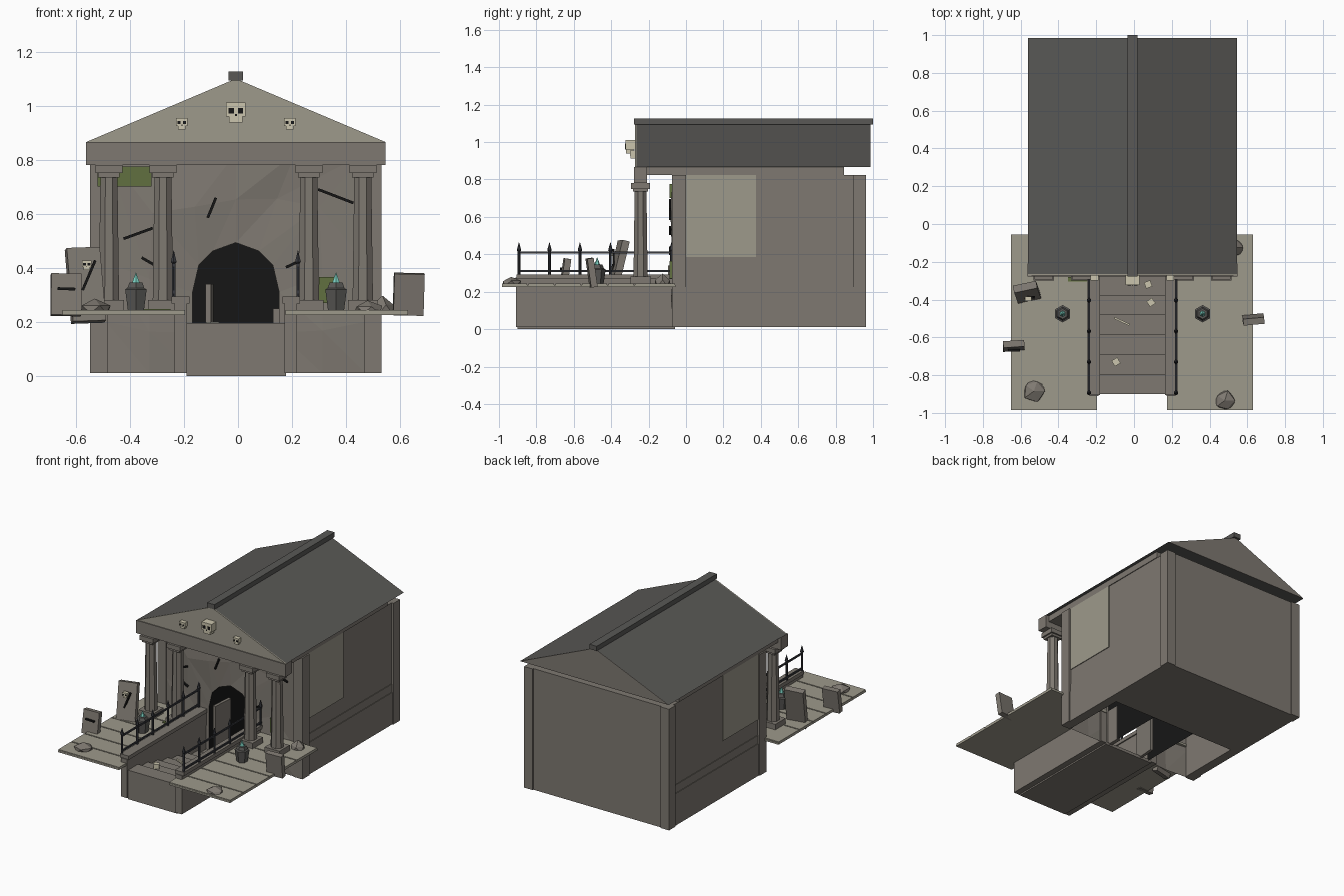
import bpy, bmesh, math, random
from mathutils import Vector

if "Cube" in bpy.data.objects:
    bpy.data.objects.remove(bpy.data.objects["Cube"])

random.seed(4)
CX = -0.008  # building axis


def mat(name, c):
    m = bpy.data.materials.new(name)
    m.diffuse_color = (*c, 1)
    m.use_nodes = True
    m.node_tree.nodes["Principled BSDF"].inputs["Base Color"].default_value = m.diffuse_color
    return m


STONE = mat("stone", (0.21, 0.19, 0.165))
LIGHT = mat("light_stone", (0.34, 0.32, 0.26))
SLATE = mat("slate", (0.10, 0.098, 0.092))
IRON = mat("iron", (0.04, 0.042, 0.05))
BLACK = mat("shadow", (0.008, 0.008, 0.008))
BONE = mat("bone", (0.60, 0.56, 0.42))
MOSS = mat("moss", (0.12, 0.16, 0.05))
GLOW = mat("flame", (0.2, 0.65, 0.55))


def finish(name, bm, m):
    bmesh.ops.recalc_face_normals(bm, faces=bm.faces)
    me = bpy.data.meshes.new(name)
    bm.to_mesh(me)
    bm.free()
    ob = bpy.data.objects.new(name, me)
    me.materials.append(m)
    bpy.context.collection.objects.link(ob)
    return ob


def block(name, x, y, z, m=STONE):
    """Box from (min, max) ranges."""
    bm = bmesh.new()
    bmesh.ops.create_cube(bm, size=1)
    for v in bm.verts:
        v.co = [r[0] + (c + 0.5) * (r[1] - r[0]) for r, c in zip((x, y, z), v.co)]
    return finish(name, bm, m)


def box(name, loc, size, rot=(0, 0, 0), m=STONE):
    """Centred, turned box (rotation in degrees)."""
    ob = block(name, *[(-s / 2, s / 2) for s in size], m)
    ob.location = loc
    ob.rotation_euler = [math.radians(a) for a in rot]
    return ob


def lathe(name, loc, profile, n, m=STONE):
    """Stack of n-sided rings from (radius, z) points."""
    bm = bmesh.new()
    rings = [[bm.verts.new((r * math.cos(a), r * math.sin(a), z))
              for a in [(k + 0.5) * math.tau / n for k in range(n)]] for r, z in profile]
    for a, b in zip(rings, rings[1:]):
        for k in range(n):
            bm.faces.new((a[k], a[(k + 1) % n], b[(k + 1) % n], b[k]))
    bm.faces.new(rings[0])
    bm.faces.new(rings[-1])
    ob = finish(name, bm, m)
    ob.location = loc
    return ob


def prism(name, pts, y0, y1, m):
    bm = bmesh.new()
    f = bm.faces.new([bm.verts.new((x, y0, z)) for x, z in pts])
    ex = bmesh.ops.extrude_face_region(bm, geom=[f])["geom"]
    for v in ex:
        if isinstance(v, bmesh.types.BMVert):
            v.co.y = y1
    return finish(name, bm, m)


# crypt body: rear chamber, side walls, corner piers, ledges, pale panels
block("rear_chamber", (CX - .525, CX + .525), (.375, .955), (.01, .825))
for s, side in ((-1, "left"), (1, "right")):
    def X(a, b):
        return tuple(sorted((CX + s * a, CX + s * b)))
    block(side + "_wall", X(.47, .525), (-.06, .375), (.01, .825))
    block(side + "_plinth", X(.50, .533), (-.02, .92), (.01, .225))
    block(side + "_ledge", X(.50, .529), (-.02, .92), (.225, .28))
    block(side + "_panel", X(.50, .530), (0, .375), (.385, .825), LIGHT)
    block(side + "_front_pier", X(.475, .54), (-.075, 0), (.01, .825))
    block(side + "_rear_pier", X(.475, .54), (.893, .963), (.01, .825))

# faceted front wall around the arched doorway
ARCH = [(-.16, .01), (-.16, .16), (-.16, .31), (-.137, .41), (-.085, .462), (0, .493),
        (.085, .462), (.137, .41), (.16, .31), (.16, .16), (.16, .01)]
OUT = [(-.48, .01), (-.48, .2), (-.48, .42), (-.48, .825), (-.22, .825), (0, .825),
       (.22, .825), (.48, .825), (.48, .42), (.48, .2), (.48, .01)]
bm = bmesh.new()
rings = []
for t in (0, .5, 1):
    ring = []
    for (ax, az), (ox, oz) in zip(ARCH, OUT):
        j = random.uniform(-.02, .015) if t == .5 else 0
        ring.append(bm.verts.new((CX + ax + (ox - ax) * t, -.068 + j,
                                  az + (oz - az) * t + (j if az > .1 else 0))))
    rings.append(ring)
for a, b in zip(rings, rings[1:]):
    for k in range(len(a) - 1):
        bm.faces.new((a[k], a[k + 1], b[k + 1]))
        bm.faces.new((a[k], b[k + 1], b[k]))
finish("front_wall", bm, STONE)

# dark passage behind the arch, open below
bm = bmesh.new()
fr, bk = [[bm.verts.new((CX + x, y, z)) for x, z in ARCH] for y in (-.068, .374)]
for k in range(len(fr) - 1):
    bm.faces.new((fr[k], fr[k + 1], bk[k + 1], bk[k]))
bm.faces.new(bk)
finish("passage", bm, BLACK)
box("open_door", (-.105, -.02, .175), (.02, .15, .33), (0, 0, -4))
box("broken_door", (.142, -.03, .13), (.025, .1, .24))

# roof, gables, ridge, beams
block("ceiling", (CX - .53, CX + .53), (-.25, .845), (.825, .866))
block("front_beam", (CX - .555, CX + .555), (-.278, -.208), (.78, .866))
TRI = [(CX - .553, .866), (CX + .553, .866), (CX, 1.1)]
prism("roof", TRI, -.265, .983, SLATE)
prism("front_gable", TRI, -.272, -.264, LIGHT)
prism("rear_gable", TRI, .982, .986, STONE)
block("ridge_cap", (CX - .027, CX + .027), (-.278, 1.0), (1.094, 1.126), SLATE)

# porch columns
for i, dx in enumerate((-.47, -.27, .27, .47)):
    x, y = CX + dx, -.243
    lathe(f"column_shaft_{i}", (x, y, 0), [(.041, .27), (.034, .75)], 8)
    box(f"column_base_{i}", (x, y, .26), (.11, .11, .04))
    box(f"column_neck_{i}", (x, y, .745), (.08, .08, .02))
    box(f"column_cap_{i}", (x, y, .765), (.1, .1, .03))

# ground planks on both sides
for s, x in (("left", (-.65, -.197)), ("right", (.175, .63))):
    block(s + "_ground", x, (-.985, -.055), (.225, .236), LIGHT)
    edges = [-.987, -.845, -.703, -.561, -.419, -.277, -.055]
    for i, (a, b) in enumerate(zip(edges, edges[1:])):
        block(f"{s}_plank_{i}", x, (a + .004, b - .004), (.228, .243), LIGHT)

# sunken stair, retaining walls and curbs
for i in range(8):
    y = -.90 + i * .105
    block(f"step_{i}", (-.19, .178), (y, y + .105), (0, .195 - i * .025))
for s, side in ((-1, "left"), (1, "right")):
    def X(a, b):
        return tuple(sorted((CX + s * a, CX + s * b)))
    block(side + "_retaining_wall", X(.18, .227), (-.91, -.06), (.01, .27))
    block(side + "_curb", X(.172, .238), (-.905, -.07), (.268, .293))
    # iron fence
    fx = CX + s * .23
    for i in range(6):
        y = -.893 + i * .163
        lathe(f"{side}_fence_post_{i}", (fx, y, 0), [(.007, .27), (.007, .415), (.012, .422), (.001, .463)], 6, IRON)
    for z in (.31, .41):
        box(f"{side}_fence_rail", (fx, -.485, z), (.009, .83, .011), m=IRON)

# hexagonal flame urns
for x in (-.378, .363):
    lathe("urn", (x, -.475, 0), [(.034, .24), (.046, .32), (.036, .325), (.028, .345), (.012, .345)], 6, SLATE)
    lathe("urn_flame", (x, -.475, 0), [(.016, .344), (.001, .382)], 6, GLOW)

# leaning gravestones
box("tall_gravestone", (-.565, -.365, .335), (.125, .04, .28), (-14, -2, 12))
box("low_gravestone", (-.637, -.645, .3), (.112, .035, .155), (-8, 1, 4))
box("right_gravestone", (.632, -.505, .302), (.112, .035, .155), (8, 1, 5))


# boulders
for i, (x, y, r, h) in enumerate(((-.53, -.885, .065, .045), (.48, -.935, .058, .04), (.535, -.125, .05, .055))):
    bm = bmesh.new()
    bmesh.ops.create_icosphere(bm, subdivisions=1, radius=1)
    for v in bm.verts:
        k = random.uniform(.85, 1.08)
        v.co = Vector((v.co.x * r * k, v.co.y * r * k, max(v.co.z, -.2) * h * k))
    finish(f"boulder_{i}", bm, STONE).location = (x, y, .24)


# skulls: cranium, jaw, eyes and nose facing the front
def skull(x, y, z, w):
    box("skull_cranium", (x, y, z), (w, w * .7, w * .72), m=BONE)
    box("skull_jaw", (x, y - w * .02, z - w * .5), (w * .68, w * .55, w * .32), m=BONE)
    for s in (-1, 1):
        box("skull_eye", (x + s * w * .24, y - w * .35, z - w * .06), (w * .27, w * .06, w * .27), m=BLACK)
    box("skull_nose", (x, y - w * .35, z - w * .28), (w * .1, w * .06, w * .12), m=BLACK)


skull(CX, -.298, .986, .073)
for s in (-1, 1):
    skull(CX + s * .2, -.284, .94, .042)
skull(-.56, -.395, .415, .035)
for x, y, z, a in ((.075, -.32, .09, 20), (.09, -.415, .11, 35), (-.095, -.73, .185, 30)):
    box("bone_fragment", (x, y, z), (.035, .035, .03), (0, 0, a), BONE)
box("loose_bone", (-.065, -.515, .135), (.09, .01, .01), (0, 0, -25), BONE)

# cracks in wall and stones: x, z, length, tilt, y
for x, z, l, a, y in ((-.37, .527, .115, -20, -.085), (-.097, .622, .08, -68, -.085), (.362, .665, .14, 21, -.085),
                      (-.335, .425, .05, 30, -.085), (.2, .412, .05, -25, -.085),
                      (-.552, .372, .12, -67, -.388), (-.635, .322, .065, 2, -.668)):
    box("crack", (x, y, z), (l, .012, .01), (0, a, 0), BLACK)

# moss patches
block("high_moss", (-.52, -.32), (-.088, -.07), (.70, .775), MOSS)
block("low_moss", (.30, .36), (-.088, -.07), (.27, .365), MOSS)
block("ground_moss", (-.35, -.25), (-.305, -.28), (.24, .248), MOSS)
